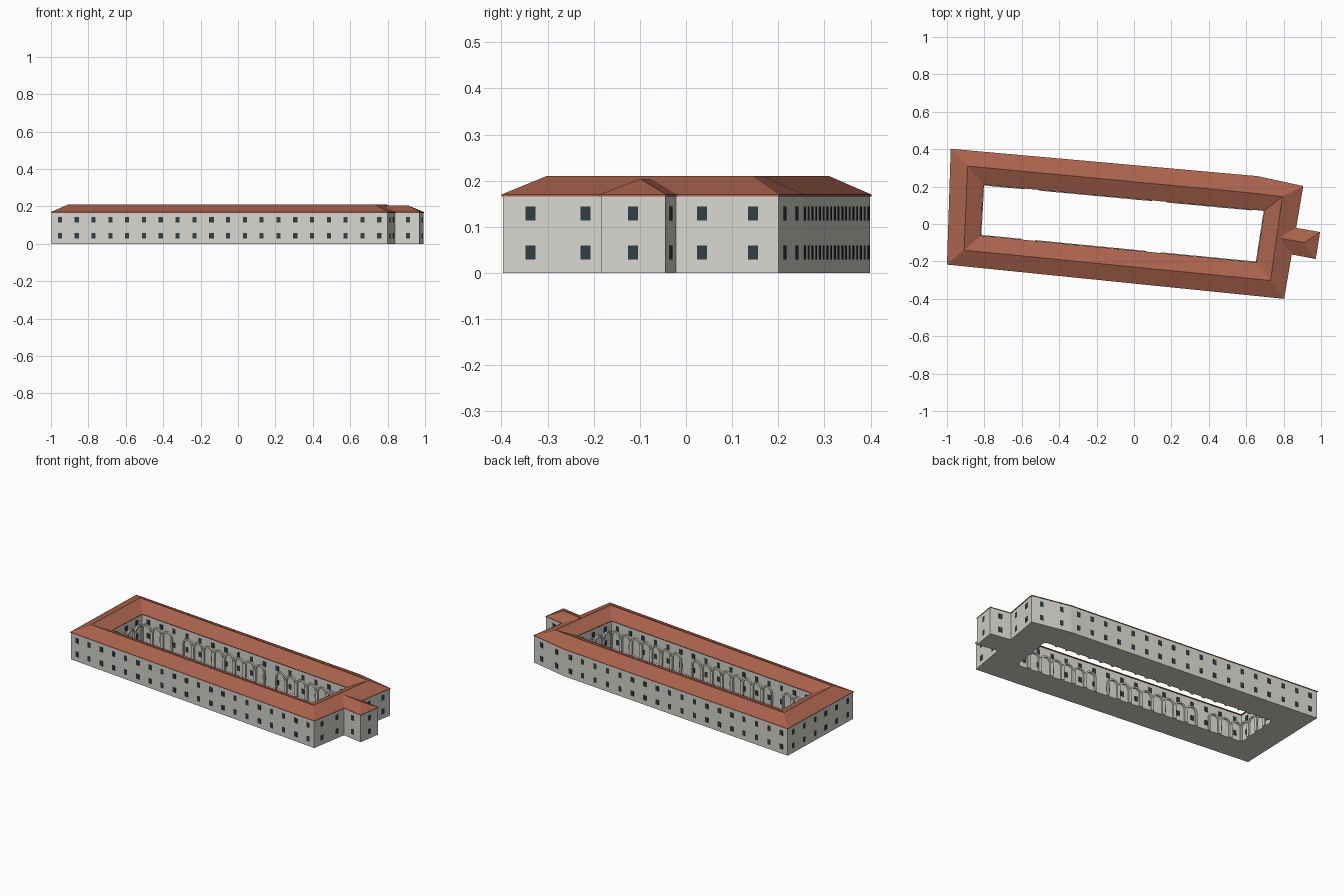
import bpy, bmesh
from math import pi, cos, sin
from mathutils import Vector, Matrix

if "Cube" in bpy.data.objects:
    bpy.data.objects.remove(bpy.data.objects["Cube"])


def material(name, rgb):
    m = bpy.data.materials.new(name)
    m.diffuse_color = (*rgb, 1)
    m.use_nodes = True
    m.node_tree.nodes["Principled BSDF"].inputs["Base Color"].default_value = m.diffuse_color
    return m


PLASTER = material("plaster", (0.68, 0.67, 0.62))
TILE = material("roof_tile", (0.40, 0.125, 0.075))
GLASS = material("dark_glass", (0.03, 0.047, 0.06))


def make(name, bm, mat):
    bmesh.ops.recalc_face_normals(bm, faces=bm.faces)
    me = bpy.data.meshes.new(name)
    bm.to_mesh(me)
    bm.free()
    me.materials.append(mat)
    ob = bpy.data.objects.new(name, me)
    bpy.context.collection.objects.link(ob)
    return ob


def ring_loft(name, rings, mat):
    """Closed tube: skins successive loops of (xy points, z or list of z)."""
    bm = bmesh.new()
    loops = [[bm.verts.new((x, y, z)) for x, y in pts] for pts, z in rings]
    for lo, hi in zip(loops, loops[1:] + loops[:1]):
        n = len(lo)
        for i in range(n):
            j = (i + 1) % n
            bm.faces.new((lo[i], lo[j], hi[j], hi[i]))
    return make(name, bm, mat)


def grow(pts, d):
    """Offset a counter-clockwise loop outwards by d with mitred corners."""
    out = []
    for i, p in enumerate(pts):
        a, b, c = Vector(pts[i - 1]), Vector(p), Vector(pts[(i + 1) % len(pts)])
        e, f = (b - a).normalized(), (c - b).normalized()
        n1, n2 = Vector((e.y, -e.x)), Vector((f.y, -f.x))
        out.append(tuple(b + (n1 + n2) * d / (1 + n1.dot(n2))))
    return out


def frame(a, b, t):
    """Local axes on a wall: x along it, -y out of it, z up."""
    a, b = Vector(a), Vector(b)
    d = (b - a).normalized()
    p = a.lerp(b, t)
    return Matrix(((d.x, -d.y, 0, p.x), (d.y, d.x, 0, p.y),
                   (0, 0, 1, 0), (0, 0, 0, 1)))


# Footprint loops, counter-clockwise from the south-west corner
eave = [(-1, -0.217), (0.803, -0.4), (0.905, 0.203), (0.66, 0.256), (-0.98, 0.402)]
ridge = [(-0.908, -0.14), (0.73, -0.302), (0.793, 0.146), (0.63, 0.166), (-0.89, 0.31)]
court = [(-0.82, -0.062), (0.655, -0.205), (0.697, 0.07), (0.6, 0.079), (-0.805, 0.21)]
outer = grow(eave, -0.003)
inner = grow(court, 0.006)
EAVE, TOP = 0.17, 0.21

# Main block around the courtyard
ring_loft("main_walls", [(outer, 0), (outer, EAVE - 0.003), (inner, EAVE - 0.003), (inner, 0)], PLASTER)
ring_loft("main_roof", [(eave, EAVE - 0.004), (eave, EAVE), (ridge, TOP),
                        (court, EAVE), (court, EAVE - 0.004)], TILE)

# Small projecting wing on the east end
wing = [(0.80, -0.155), (0.972, -0.187), (0.995, -0.043), (0.82, -0.012)]
wing_wall = grow(wing, -0.002)
bm = bmesh.new()
lo = [bm.verts.new((x, y, 0)) for x, y in wing_wall]
hi = [bm.verts.new((x, y, EAVE - 0.003)) for x, y in wing_wall]
bm.faces.new(lo)
bm.faces.new(hi)
for i in range(4):
    j = (i + 1) % 4
    bm.faces.new((lo[i], lo[j], hi[j], hi[i]))
make("wing_walls", bm, PLASTER)

# Hipped wing roof
bm = bmesh.new()
lo = [bm.verts.new((x, y, EAVE - 0.004)) for x, y in wing]
hi = [bm.verts.new((x, y, EAVE)) for x, y in wing]
r0, r1 = bm.verts.new((0.785, -0.078, 0.204)), bm.verts.new((0.912, -0.099, 0.204))
bm.faces.new(lo)
for i in range(4):
    j = (i + 1) % 4
    bm.faces.new((lo[i], lo[j], hi[j], hi[i]))
for f in ((hi[0], hi[1], r1, r0), (hi[1], hi[2], r1), (hi[2], hi[3], r0, r1), (hi[3], hi[0], r0)):
    bm.faces.new(f)
make("wing_roof", bm, TILE)


# Two rows of windows on every wall run
def windows(name, runs):
    bm = bmesh.new()
    for a, b in runs:
        n = max(1, int((Vector(b) - Vector(a)).length / 0.09))
        for i in range(n):
            m = frame(a, b, (i + 0.5) / n)
            for z in (0.044, 0.129):
                bmesh.ops.create_cube(bm, size=1, matrix=m @ Matrix.Translation((0, 0, z))
                                      @ Matrix.Diagonal((0.022, 0.004, 0.03, 1)))
    make(name, bm, GLASS)


o, w = outer, wing_wall
south_joint = tuple(Vector(o[1]).lerp(Vector(o[2]), 0.4))
north_joint = tuple(Vector(o[1]).lerp(Vector(o[2]), 0.63))
wing_s = tuple(Vector(w[0]).lerp(Vector(w[1]), 0.26))
wing_n = tuple(Vector(w[2]).lerp(Vector(w[3]), 0.74))
windows("outer_windows", [(o[0], o[1]), (o[1], south_joint), (north_joint, o[2]),
                          (o[2], o[3]), (o[3], o[4]), (o[4], o[0])])
windows("wing_windows", [(wing_s, w[1]), (w[1], w[2]), (w[2], wing_n)])

# Courtyard runs go clockwise so their outside faces the courtyard
c = [inner[0], inner[1], inner[2], inner[4]]
south, east, north, west = (c[1], c[0]), (c[2], c[1]), (c[3], c[2]), (c[0], c[3])
windows("courtyard_windows", [south, east, north, west])


# Arcade: each bay is two piers joined by a round arch
def arcade(name, run, bays, skip):
    a, b = run
    pitch = (Vector(b) - Vector(a)).length / bays
    R, r, spring, depth, steps = pitch * 0.5, pitch * 0.37, 0.078, 0.01, 10
    arc = [pi - pi * k / steps for k in range(steps + 1)]
    out = [(-R, 0)] + [(R * cos(t), spring + R * sin(t)) for t in arc] + [(R, 0)]
    ins = [(-r, 0)] + [(r * cos(t), spring + r * sin(t)) for t in arc] + [(r, 0)]
    bm = bmesh.new()
    for i in range(bays):
        if i in skip:
            continue
        m = frame(a, b, (i + 0.5) / bays)
        fo, fi, bo, bi = [[bm.verts.new(m @ Vector((x, y, z))) for x, z in p]
                          for p, y in ((out, -depth), (ins, -depth), (out, 0), (ins, 0))]
        for k in range(len(out) - 1):
            for p, q in ((fo, fi), (fi, bi), (bi, bo), (bo, fo)):
                bm.faces.new((p[k], p[k + 1], q[k + 1], q[k]))
        for k in (0, -1):
            bm.faces.new((fo[k], fi[k], bi[k], bo[k]))
    make(name, bm, PLASTER)


arcade("north_arcade", north, 20, (3, 12, 19))
arcade("south_arcade", south, 20, (7, 16))
arcade("west_arcade", west, 4, ())
arcade("east_arcade", east, 4, ())
